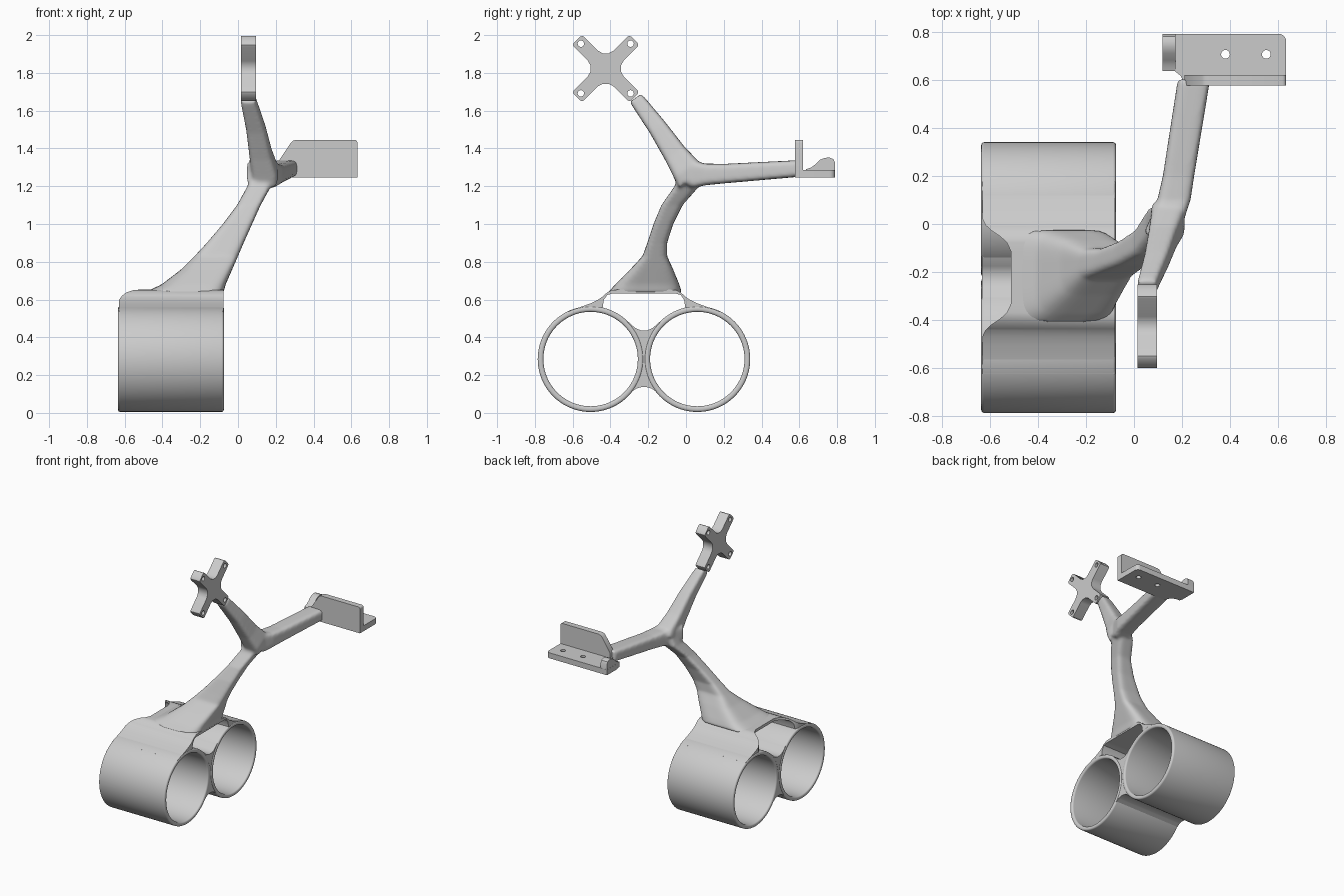
import bpy, bmesh
from math import sin, cos, pi, radians, copysign
from mathutils import Matrix, Vector

cube = bpy.data.objects.get("Cube")
if cube:
    bpy.data.objects.remove(cube)

grey = bpy.data.materials.new("plain grey")
grey.use_nodes = True
COLOUR = (0.6, 0.6, 0.6, 1)
grey.diffuse_color = COLOUR
grey.node_tree.nodes["Principled BSDF"].inputs["Base Color"].default_value = COLOUR

# Send profile x, profile y and depth to world axes
FRAMES = {
    "X": Matrix(((0, 0, 1), (1, 0, 0), (0, 1, 0))),
    "Y": Matrix(((1, 0, 0), (0, 0, -1), (0, 1, 0))),
    "Z": Matrix.Identity(3),
}


def select(ob):
    bpy.ops.object.select_all(action="DESELECT")
    ob.select_set(True)
    bpy.context.view_layer.objects.active = ob


def finish(bm, name):
    """Turn a bmesh into a grey object with sharp edges kept."""
    bmesh.ops.recalc_face_normals(bm, faces=bm.faces)
    me = bpy.data.meshes.new(name)
    bm.to_mesh(me)
    bm.free()
    me.materials.append(grey)
    ob = bpy.data.objects.new(name, me)
    bpy.context.collection.objects.link(ob)
    select(ob)
    bpy.ops.object.shade_smooth_by_angle(angle=radians(35))
    return ob


def arc(cx, cy, r, a0, a1, n):
    angles = [radians(a0 + (a1 - a0) * i / n) for i in range(n + 1)]
    return [(cx + r * cos(a), cy + r * sin(a)) for a in angles]


def circle(cx, cy, r, n=20):
    return arc(cx, cy, r, 0, 360, n)[:-1]


def plate(name, loops, axis, lo, hi):
    """Extrude an outline with holes along one axis."""
    cu = bpy.data.curves.new(name, "CURVE")
    cu.dimensions = "2D"
    cu.fill_mode = "BOTH"
    cu.extrude = (hi - lo) / 2
    for loop in loops:
        sp = cu.splines.new("POLY")
        sp.points.add(len(loop) - 1)
        for p, (a, b) in zip(sp.points, loop):
            p.co = (a, b, 0, 1)
        sp.use_cyclic_u = True
    ob = bpy.data.objects.new(name, cu)
    bpy.context.collection.objects.link(ob)
    select(ob)
    bpy.ops.object.convert(target="MESH")
    ob = bpy.context.object
    depth = (lo + hi) / 2 * (-1 if axis == "Y" else 1)
    bm = bmesh.new()
    bm.from_mesh(ob.data)
    bpy.data.objects.remove(ob)
    bmesh.ops.transform(bm, matrix=FRAMES[axis].to_4x4() @ Matrix.Translation((0, 0, depth)), verts=bm.verts)
    bmesh.ops.remove_doubles(bm, verts=bm.verts, dist=0.0002)
    for f in bm.faces:
        f.material_index = 0
    return finish(bm, name)


def skin(bm, rings, closed=False):
    """Join rings of points with quads, capping the ends unless closed."""
    rings = [[bm.verts.new(p) for p in ring] for ring in rings]
    n = len(rings[0])
    for r, q in zip(rings, rings[1:] + rings[:1] if closed else rings[1:]):
        for i in range(n):
            j = (i + 1) % n
            bm.faces.new((r[i], r[j], q[j], q[i]))
    if not closed:
        bm.faces.new(rings[0][::-1])
        bm.faces.new(rings[-1])


def rounded(c, u, v, n=32):
    """Rounded rectangle about c with half-axes u and v."""
    ring = []
    for i in range(n):
        a = 2 * pi * (i + 0.5) / n
        s, t = (copysign(abs(k) ** 0.42, k) for k in (cos(a), sin(a)))
        ring.append(Vector(c) + Vector(u) * s + Vector(v) * t)
    return ring


# Two open tubes with rounded rims
X0, X1, C1, C2, CZ, MID = -0.635, -0.075, -0.505, 0.06, 0.285, -0.2225
R_OUT, R_IN, RIM = 0.28, 0.25, 0.012
wall_section = (arc(X1 - RIM, R_OUT - RIM, RIM, 0, 90, 4) + arc(X0 + RIM, R_OUT - RIM, RIM, 90, 180, 4)
                + arc(X0 + RIM, R_IN + RIM, RIM, 180, 270, 4) + arc(X1 - RIM, R_IN + RIM, RIM, 270, 360, 4))
for name, cy in (("front_tube", C1), ("rear_tube", C2)):
    bm = bmesh.new()
    skin(bm, [[(x, y, z) for y, z in circle(cy, CZ, r, 80)] for x, r in wall_section], closed=True)
    finish(bm, name)


# Web filling the gap between the tubes, with concave fillets
def mirrored(points):
    return points + [(2 * MID - y, z) for y, z in reversed(points)]


web = mirrored([(MID - 0.015, 0.136), (MID - 0.04, 0.129), (MID - 0.06, 0.115)]
               + arc(C1, CZ, 0.265, 317, 410, 16)
               + [(-0.305, 0.482), (-0.27, 0.45), (-0.24, 0.437)])
plate("tube_web", [web], "X", X0 + 0.004, X1 - 0.004)

# Lid bridging the tubes, leaving a slot below and a scooped outer end
half_lid = [  # distance from middle, underside z, top z, outer end x
    (0.40, 0.53, 0.539, -0.63),
    (0.34, 0.545, 0.559, -0.63),
    (0.28, 0.55, 0.581, -0.63),
    (0.245, 0.553, 0.598, -0.63),
    (0.218, 0.56, 0.616, -0.617),
    (0.213, 0.598, 0.622, -0.612),
    (0.195, 0.624, 0.637, -0.592),
    (0.17, 0.631, 0.65, -0.555),
    (0.145, 0.631, 0.652, -0.528),
    (0.11, 0.631, 0.652, -0.512),
]
lid = ([(MID - d, lo, hi, x) for d, lo, hi, x in half_lid]
       + [(MID + d, lo, hi, x) for d, lo, hi, x in reversed(half_lid)])
bm = bmesh.new()
skin(bm, [[(x, y, lo), (X1 - 0.003, y, lo), (X1 - 0.003, y, hi), (x, y, hi)] for y, lo, hi, x in lid])
finish(bm, "bridge_lid")

# Branching arm: stem, upper branch and rear branch blended into one skin
bm = bmesh.new()
stem = [  # z, x range, y range
    (0.635, -0.5, -0.077, -0.415, -0.02),
    (0.68, -0.405, -0.065, -0.375, -0.035),
    (0.76, -0.30, -0.03, -0.295, -0.068),
    (0.83, -0.23, 0.0, -0.23, -0.1),
    (0.90, -0.165, 0.03, -0.205, -0.1),
    (1.00, -0.08, 0.075, -0.172, -0.068),
    (1.10, -0.005, 0.12, -0.13, -0.018),
    (1.20, 0.05, 0.175, -0.06, 0.07),
    (1.29, 0.08, 0.2, -0.03, 0.08),
]
skin(bm, [rounded(((a + b) / 2, (c + d) / 2, z), ((b - a) / 2, 0, 0), (0, (d - c) / 2, 0))
          for z, a, b, c, d in stem])
side = Vector((0, 0.818, 0.575))
upper = [  # y, z, x range, half depth
    (0.03, 1.24, 0.07, 0.21, 0.085),
    (0.0, 1.29, 0.07, 0.21, 0.078),
    (-0.06, 1.375, 0.06, 0.18, 0.062),
    (-0.15, 1.51, 0.043, 0.145, 0.05),
    (-0.25, 1.645, 0.016, 0.1, 0.04),
    (-0.268, 1.667, 0.016, 0.094, 0.036),
]
skin(bm, [rounded(((a + b) / 2, y, z), ((b - a) / 2, 0, 0), side * h) for y, z, a, b, h in upper])
rear = [  # y, x range, z range
    (-0.04, 0.04, 0.19, 1.215, 1.33),
    (0.04, 0.075, 0.215, 1.19, 1.335),
    (0.1, 0.097, 0.235, 1.205, 1.32),
    (0.2, 0.12, 0.25, 1.215, 1.318),
    (0.6, 0.182, 0.316, 1.25, 1.338),
]
skin(bm, [rounded(((a + b) / 2, y, (c + d) / 2), ((b - a) / 2, 0, 0), (0, 0, (d - c) / 2))
          for y, a, b, c, d in rear])
arm = finish(bm, "branching_arm")
remesh = arm.modifiers.new("merge", "REMESH")
remesh.mode, remesh.voxel_size, remesh.use_smooth_shade = "VOXEL", 0.01, True
blend = arm.modifiers.new("blend", "SMOOTH")
blend.factor, blend.iterations = 0.5, 6

# Cross-shaped mount with a screw hole in each leg
CY, CROSS_Z, HALF = -0.425, 1.823, 0.038
leg = [(0.095, -HALF), (0.2, -HALF), (0.21, -0.034), (0.215, -0.024),
       (0.215, 0.024), (0.21, 0.034), (0.2, HALF), (0.095, HALF), (0.068, 0.046), (0.046, 0.068)]
cross, holes = [], []
for k in range(4):
    ca, sa = cos(pi / 4 + k * pi / 2), sin(pi / 4 + k * pi / 2)
    cross += [(CY + a * ca - b * sa, CROSS_Z + a * sa + b * ca) for a, b in leg]
    holes.append(circle(CY + 0.186 * ca, CROSS_Z + 0.186 * sa, 0.017))
plate("cross_mount", [cross] + holes, "X", 0.015, 0.095)

# Angle bracket: drilled base, upright wall and small end tab
base = ([(0.21, 0.577), (0.632, 0.577)] + arc(0.602, 0.76, 0.03, 0, 90, 6)
        + [(0.118, 0.79), (0.118, 0.66), (0.13, 0.645), (0.17, 0.635), (0.195, 0.615)])
plate("bracket_base", [base, circle(0.38, 0.705, 0.018), circle(0.55, 0.705, 0.018)], "Z", 1.245, 1.287)
wall = ([(0.21, 1.246), (0.632, 1.246)] + arc(0.617, 1.43, 0.015, 0, 90, 4)
        + [(0.305, 1.445), (0.29, 1.44), (0.28, 1.43), (0.21, 1.325)])
plate("bracket_wall", [wall], "Y", 0.576, 0.62)
tab = [(0.635, 1.25), (0.789, 1.25), (0.789, 1.325), (0.78, 1.343), (0.76, 1.352), (0.735, 1.35),
       (0.71, 1.34), (0.68, 1.312), (0.66, 1.298), (0.635, 1.29)]
plate("bracket_end_tab", [tab], "X", 0.119, 0.172)
